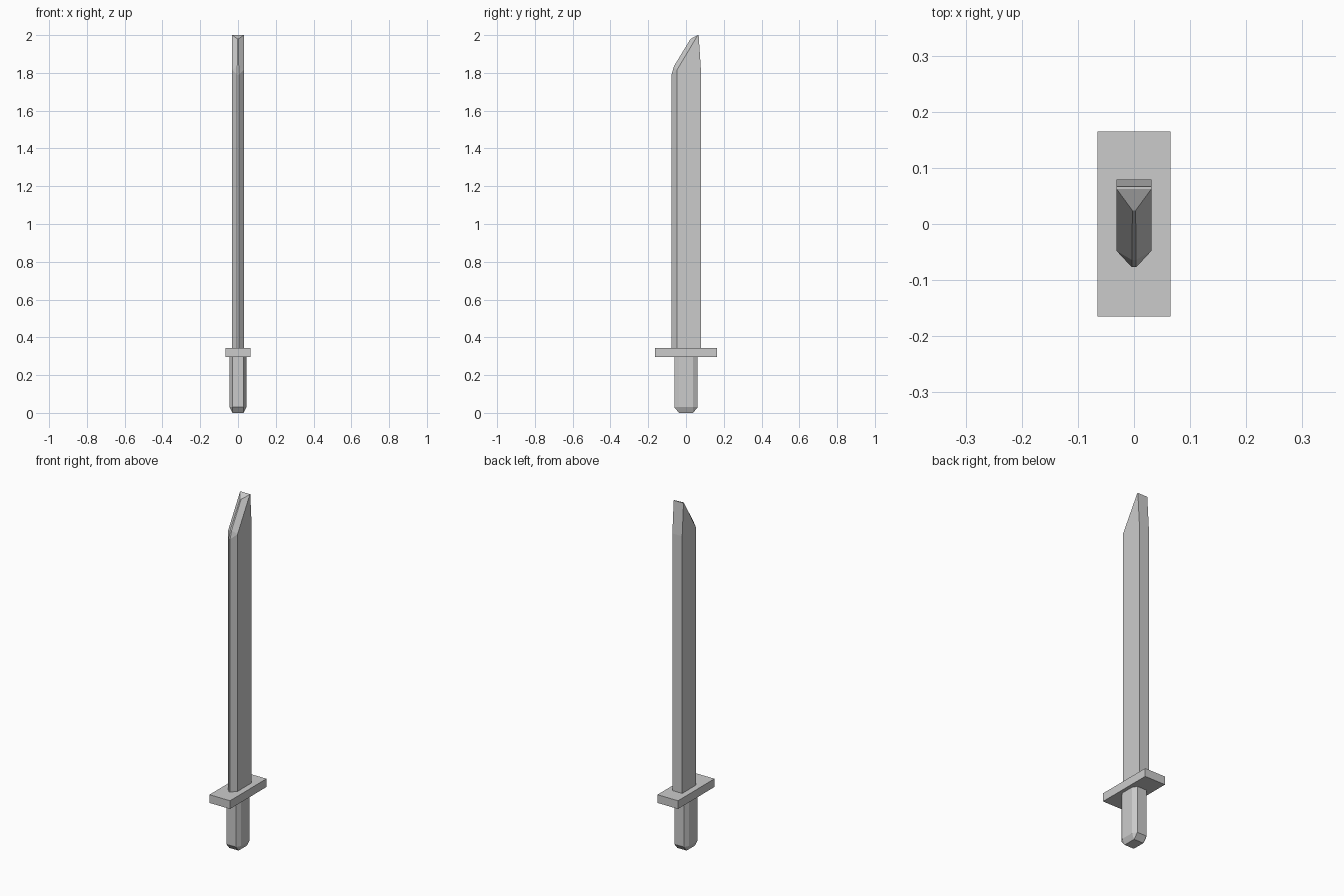
import bpy, bmesh
from mathutils import Vector

if "Cube" in bpy.data.objects:
    bpy.data.objects.remove(bpy.data.objects["Cube"])


def finish(name, bm):
    bmesh.ops.recalc_face_normals(bm, faces=bm.faces[:])
    mesh = bpy.data.meshes.new(name)
    bm.to_mesh(mesh)
    bm.free()
    obj = bpy.data.objects.new(name, mesh)
    bpy.context.collection.objects.link(obj)
    return obj


# Guard: flat rectangular plate
bm = bmesh.new()
bmesh.ops.create_cube(bm, size=1)
for v in bm.verts:
    v.co = Vector((v.co.x * 0.13, v.co.y * 0.33, 0.32 + v.co.z * 0.047))
finish("guard", bm)

# Handle: chamfered grip, eight-sided, with a bevelled pommel end
HX, HY, CX, CY = 0.045, 0.062, 0.03, 0.037
octagon = [(HX, -CY), (HX, CY), (CX, HY), (-CX, HY),
           (-HX, CY), (-HX, -CY), (-CX, -HY), (CX, -HY)]
bm = bmesh.new()
top = [bm.verts.new((x, y, 0.298)) for x, y in octagon]
low = [bm.verts.new((x, y, 0.03)) for x, y in octagon]
end = [bm.verts.new((x, y, 0)) for x, y in [(CX, -CY), (CX, CY), (-CX, CY), (-CX, -CY)]]
bm.faces.new(top)
bm.faces.new(end)
for i in range(8):
    j = (i + 1) % 8
    bm.faces.new((top[i], top[j], low[j], low[i]))
corner = [0, 1, 1, 2, 2, 3, 3, 0]      # pommel corner below each octagon point
for i in range(8):
    j = (i + 1) % 8
    ring = [low[i], low[j], end[corner[j]]]
    if corner[i] != corner[j]:
        ring.append(end[corner[i]])
    bm.faces.new(ring)
finish("handle", bm)

# Blade: right half points, mirrored to the left, joined by strips
W, E = 0.031, 0.004
half = {
    "back_low": (W, 0.079, 0.343), "back_high": (W, 0.079, 1.815),
    "tip_back": (W, 0.067, 2.0), "tip_front": (W, 0.0625, 2.0),
    "ridge_high": (E * 0.7, 0.024, 1.98), "ridge_low": (E, -0.064, 1.835),
    "edge_high": (E, -0.077, 1.79), "edge_low": (E, -0.077, 0.343),
    "side_low": (W, -0.048, 0.343), "side_high": (W, -0.048, 1.815),
}
side_faces = [
    ("back_low", "back_high", "tip_back", "tip_front", "side_high", "side_low"),
    ("side_low", "side_high", "edge_high", "edge_low"),
    ("side_high", "ridge_low", "edge_high"),
    ("side_high", "tip_front", "ridge_high", "ridge_low"),
]
bm = bmesh.new()
right = {k: bm.verts.new(p) for k, p in half.items()}
left = {k: bm.verts.new((-p[0], p[1], p[2])) for k, p in half.items()}
for pts in (right, left):
    for f in side_faces:
        bm.faces.new([pts[k] for k in f])
chain = list(half)[:8]
for a, b in zip(chain, chain[1:]):
    bm.faces.new((right[a], right[b], left[b], left[a]))
bottom = ("back_low", "side_low", "edge_low")
bm.faces.new([right[k] for k in bottom] + [left[k] for k in reversed(bottom)])
finish("blade", bm)
